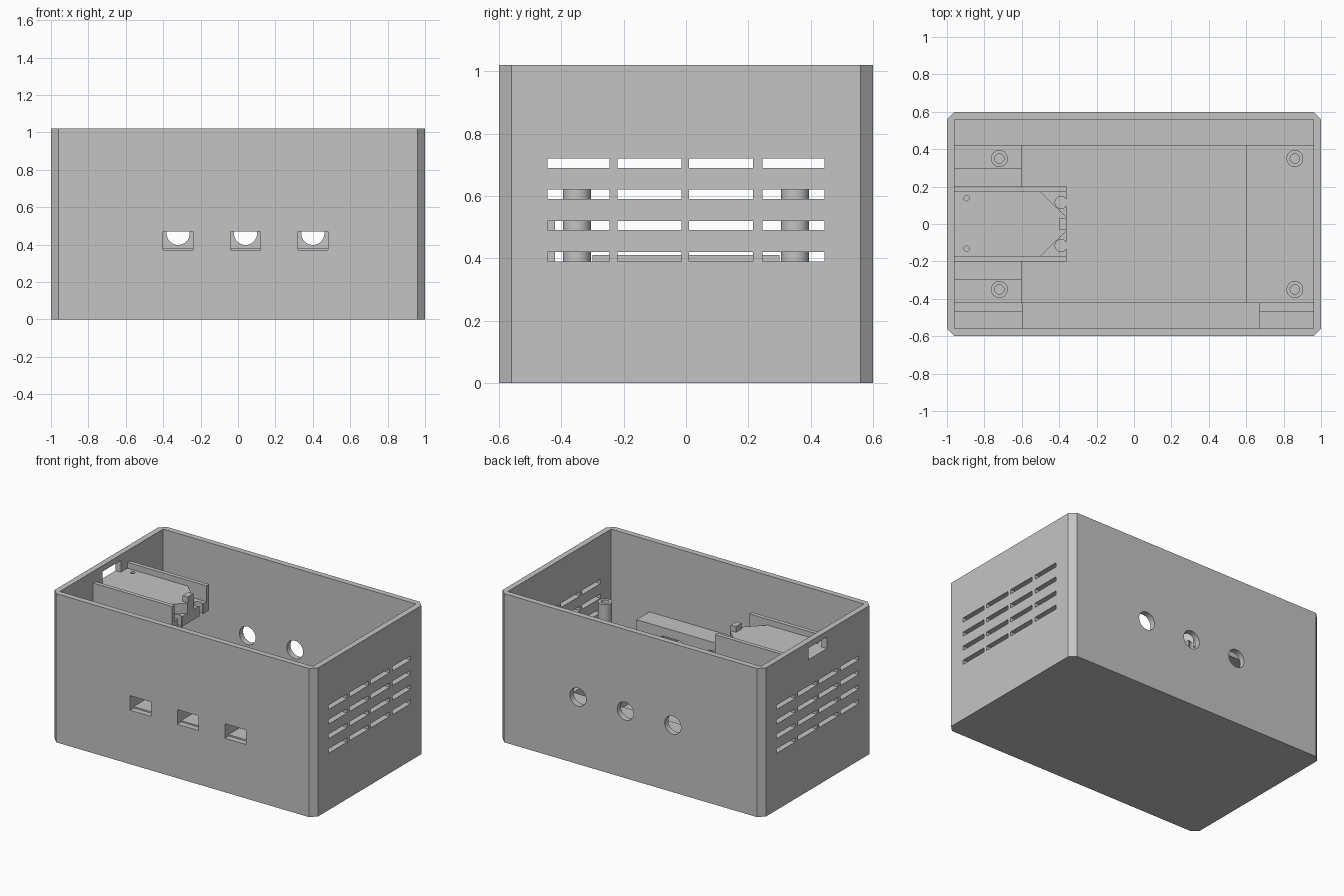
import bpy, bmesh, math

if "Cube" in bpy.data.objects:
    bpy.data.objects.remove(bpy.data.objects["Cube"])

grey = bpy.data.materials.new("plain_grey")
grey.diffuse_color = (0.55, 0.55, 0.55, 1)
grey.use_nodes = True
grey.node_tree.nodes["Principled BSDF"].inputs["Base Color"].default_value = grey.diffuse_color


def finish(name, bm):
    bmesh.ops.recalc_face_normals(bm, faces=bm.faces)
    me = bpy.data.meshes.new(name)
    bm.to_mesh(me)
    bm.free()
    me.materials.append(grey)
    ob = bpy.data.objects.new(name, me)
    bpy.context.collection.objects.link(ob)
    return ob


def prism(name, pts, z0, z1):
    bm = bmesh.new()
    f = bm.faces.new([bm.verts.new((x, y, z0)) for x, y in pts])
    r = bmesh.ops.extrude_face_region(bm, geom=[f])
    bmesh.ops.translate(bm, vec=(0, 0, z1 - z0),
                        verts=[v for v in r["geom"] if isinstance(v, bmesh.types.BMVert)])
    return finish(name, bm)


def box(name, x0, x1, y0, y1, z0, z1):
    return prism(name, [(x0, y0), (x1, y0), (x1, y1), (x0, y1)], z0, z1)


def cyl(name, loc, r, depth, axis="Z"):
    bm = bmesh.new()
    bmesh.ops.create_cone(bm, cap_ends=True, segments=32, radius1=r, radius2=r, depth=depth)
    ob = finish(name, bm)
    ob.location = loc
    if axis == "Y":
        ob.rotation_euler.x = math.pi / 2
    return ob


def cut(ob, cutters):
    bpy.context.view_layer.update()
    bpy.context.view_layer.objects.active = ob
    for c in cutters:
        m = ob.modifiers.new("cut", "BOOLEAN")
        m.operation, m.solver, m.object = "DIFFERENCE", "EXACT", c
        bpy.ops.object.modifier_apply(modifier=m.name)
    for c in cutters:
        bpy.data.objects.remove(c)


# Case shell with chamfered upright corners
c = 0.04
outline = [(-1 + c, -.6), (1 - c, -.6), (1, -.6 + c), (1, .6 - c),
           (1 - c, .6), (-1 + c, .6), (-1, .6 - c), (-1, -.6 + c)]
shell = prism("case_shell", outline, 0, 1.02)
cutters = [box("cavity", -.96, .96, -.56, .56, .04, 1.2)]

# Vent slots in both ends
for z in (.39, .49, .59, .69):
    for y0, y1 in ((-.445, -.245), (-.22, -.015), (.01, .215), (.245, .445)):
        cutters.append(box("slot", -1.1, -.9, y0, y1, z, z + .03))
        cutters.append(box("slot", .9, 1.1, y0, y1, z, z + .03))

# Front windows, round back holes and end window
ports = (-.32, .04, .40)
for x in ports:
    cutters.append(box("port", x - .08, x + .08, -.7, -.5, .37, .47))
    cutters.append(cyl("hole", (x, .6, .46), .062, .2, "Y"))
cutters.append(box("end_window", -1.1, -.9, -.1, .1, .90, .98))
cut(shell, cutters)

# Front ledge with port passages
ledge = box("front_ledge", -.6, .67, -.56, -.42, .04, .53)
cut(ledge, [box("port", x - .08, x + .08, -.7, -.3, .38, .47) for x in ports])

# Stepped platforms around the central bay
box("back_shelf", -.96, .96, .42, .56, .04, .38)
box("right_platform", .6, .96, -.42, .42, .04, .35)
box("left_platform", -.96, -.6, -.42, .42, .04, .35)
box("left_pad", -.96, -.6, -.3, .3, .35, .41)
for side, x0, x1 in (("left", -.96, -.6), ("right", .67, .96)):
    box(side + "_front_shelf", x0, x1, -.47, -.42, .04, .38)
    box(side + "_front_step", x0, x1, -.56, -.47, .04, .33)

# Hollow screw posts
for x in (-.72, .86):
    for y in (-.35, .35):
        post = cyl("screw_post", (x, y, .49), .045, .28)
        cut(post, [cyl("bore", (x, y, .55), .025, .3)])
        bpy.ops.object.select_all(action="DESELECT")
        post.select_set(True)
        bpy.context.view_layer.objects.active = post
        bpy.ops.object.shade_smooth_by_angle(angle=math.radians(35))

# Cradle: notched base, side rails, pointed plate and clip
base = box("cradle_base", -.96, -.36, -.18, .18, .76, .83)
cut(base, [cyl("notch", (-.39, y, .8), .032, .3) for y in (-.115, .115)]
    + [box("notch", -.39, -.3, y - .02, y + .02, .7, .9) for y in (-.115, .115)])
for s in (-1, 1):
    y0, y1 = sorted((s * .172, s * .2))
    box("cradle_rail", -.96, -.36, y0, y1, .76, .94)
plate = prism("cradle_plate", [(-.96, -.172), (-.5, -.172), (-.36, -.035),
                               (-.36, .035), (-.5, .172), (-.96, .172)], .83, .90)
cut(plate, [cyl("pin_hole", (-.895, y, .9), .014, .1) for y in (-.132, .138)])
box("cradle_clip", -.4, -.36, -.03, .03, .90, .94)
